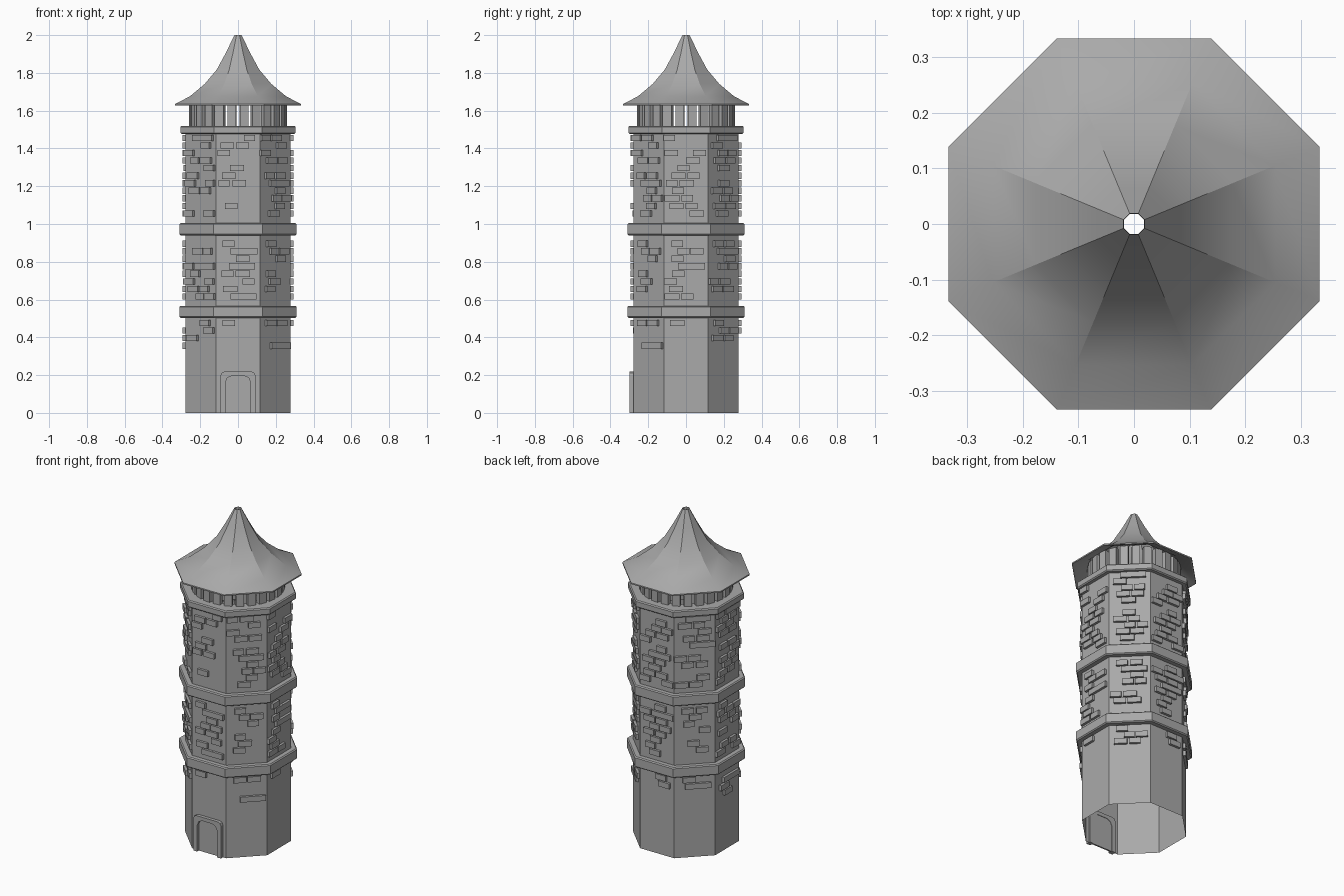
import bpy
import bmesh
import random
from math import cos, sin, pi, radians
from mathutils import Matrix, Vector

old = bpy.data.objects.get("Cube")
if old:
    bpy.data.objects.remove(old)

stone = bpy.data.materials.new("grey_stone")
stone.use_nodes = True
GREY = (0.4, 0.4, 0.4, 1)
stone.diffuse_color = GREY
stone.node_tree.nodes["Principled BSDF"].inputs["Base Color"].default_value = GREY

WALL = 0.278
SIDES = 8


def finish(name, bm):
    bmesh.ops.recalc_face_normals(bm, faces=bm.faces)
    mesh = bpy.data.meshes.new(name)
    bm.to_mesh(mesh)
    bm.free()
    mesh.materials.append(stone)
    obj = bpy.data.objects.new(name, mesh)
    bpy.context.collection.objects.link(obj)
    return obj


def octagon_sweep(name, profile, closed=True):
    """Turn a (face distance, height) profile into an eight-sided shell."""
    bm = bmesh.new()
    columns = []
    for k in range(SIDES):
        a = (k + 0.5) * 2 * pi / SIDES
        columns.append([bm.verts.new((d / cos(pi / SIDES) * cos(a),
                                      d / cos(pi / SIDES) * sin(a), z))
                        for d, z in profile])
    n = len(profile)
    for k in range(SIDES):
        c, d = columns[k], columns[(k + 1) % SIDES]
        for i in range(n if closed else n - 1):
            j = (i + 1) % n
            bm.faces.new((c[i], d[i], d[j], c[j]))
    return finish(name, bm)


def add_box(bm, size, matrix):
    bmesh.ops.create_cube(bm, size=1, matrix=matrix @ Matrix.Diagonal((*size, 1)))


# Open eight-sided wall
octagon_sweep("tower_wall", [(WALL, 0), (WALL, 1.5)], closed=False)

# Projecting stone bands, with slightly chamfered outer edges
for name, d, low, high in (("lower_band", 0.31, 0.503, 0.567),
                           ("middle_band", 0.31, 0.94, 1.005),
                           ("parapet_band", 0.304, 1.477, 1.52)):
    c = 0.006
    octagon_sweep(name, [(0.22 if high > 1.4 else WALL - 0.01, low), (d - c, low),
                         (d, low + c), (d, high - c), (d - c, high),
                         (0.22 if high > 1.4 else WALL - 0.01, high)])

# Flared roof shell, open at the tip
outer = [(0.333, 1.627), (0.333, 1.635), (0.253, 1.677), (0.176, 1.742), (0.112, 1.818),
         (0.064, 1.907), (0.019, 2.0)]
inner = [(0.018, 1.985), (0.056, 1.9), (0.104, 1.81), (0.168, 1.733),
         (0.246, 1.667), (0.325, 1.627)]
roof = octagon_sweep("roof", outer + inner)

# Posts carrying the roof
bm = bmesh.new()
for k in range(24):
    turn = Matrix.Rotation(radians(15 * k + 7.5), 4, 'Z')
    add_box(bm, (0.03, 0.046, 0.15), turn @ Matrix.Translation((0.243, 0, 1.585)))
finish("roof_posts", bm)

# Raised bricks scattered in staggered courses on every face
random.seed(12)
bm = bmesh.new()
COURSE = 0.04
for k in range(SIDES):
    turn = Matrix.Rotation(k * 2 * pi / SIDES, 4, 'Z')
    diagonal = k % 2
    for bottom, rows in ((0.34, 4), (0.6, 8), (1.04, 11)):
        for r in range(rows):
            z = bottom + r * COURSE
            shift = 0.04 * (r % 2) - 0.02 + random.uniform(-0.012, 0.012)
            for slot in (-0.065, 0.015, 0.085):
                chance = 0.5 if slot > 0.05 else 0.62
                if bottom < 0.5:
                    chance = 0.35 + 0.1 * r if diagonal else 0.1 + 0.17 * r
                    if k == 0:
                        chance = 0.15 if r == 3 else 0
                width = random.uniform(0.058, 0.08)
                x = slot + shift
                if random.random() < chance and abs(x) + width / 2 < 0.118:
                    add_box(bm, (0.03, width, 0.033),
                            turn @ Matrix.Translation((WALL, x, z + 0.016)))
finish("wall_bricks", bm)


# Door surround and the door leaf inside it
def arch(width, height, corner):
    half = [(width, 0), (width, height - corner),
            (width - 0.3 * corner, height - 0.3 * corner), (width - corner, height)]
    return half + [(-x, z) for x, z in reversed(half)]


bm = bmesh.new()
rings = [[bm.verts.new((x, y, z)) for x, z in outline]
         for y, outline in ((-0.298, arch(0.093, 0.218, 0.02)),
                            (-0.27, arch(0.093, 0.218, 0.02)),
                            (-0.27, arch(0.067, 0.196, 0.035)),
                            (-0.298, arch(0.067, 0.196, 0.035)))]
for i in range(4):
    a, b = rings[i], rings[(i + 1) % 4]
    for j in range(len(a) - 1):
        bm.faces.new((a[j], a[j + 1], b[j + 1], b[j]))
for j in (0, -1):
    bm.faces.new([ring[j] for ring in rings])
finish("door_surround", bm)

bm = bmesh.new()
leaf = bm.faces.new([bm.verts.new((x, -0.282, z)) for x, z in arch(0.068, 0.197, 0.035)])
made = bmesh.ops.extrude_face_region(bm, geom=[leaf])["geom"]
bmesh.ops.translate(bm, vec=Vector((0, 0.009, 0)),
                    verts=[v for v in made if isinstance(v, bmesh.types.BMVert)])
finish("door_leaf", bm)

# Soften the flare of the roof while keeping its hips sharp
bpy.ops.object.select_all(action='DESELECT')
roof.select_set(True)
bpy.context.view_layer.objects.active = roof
bpy.ops.object.shade_smooth_by_angle(angle=radians(25))
